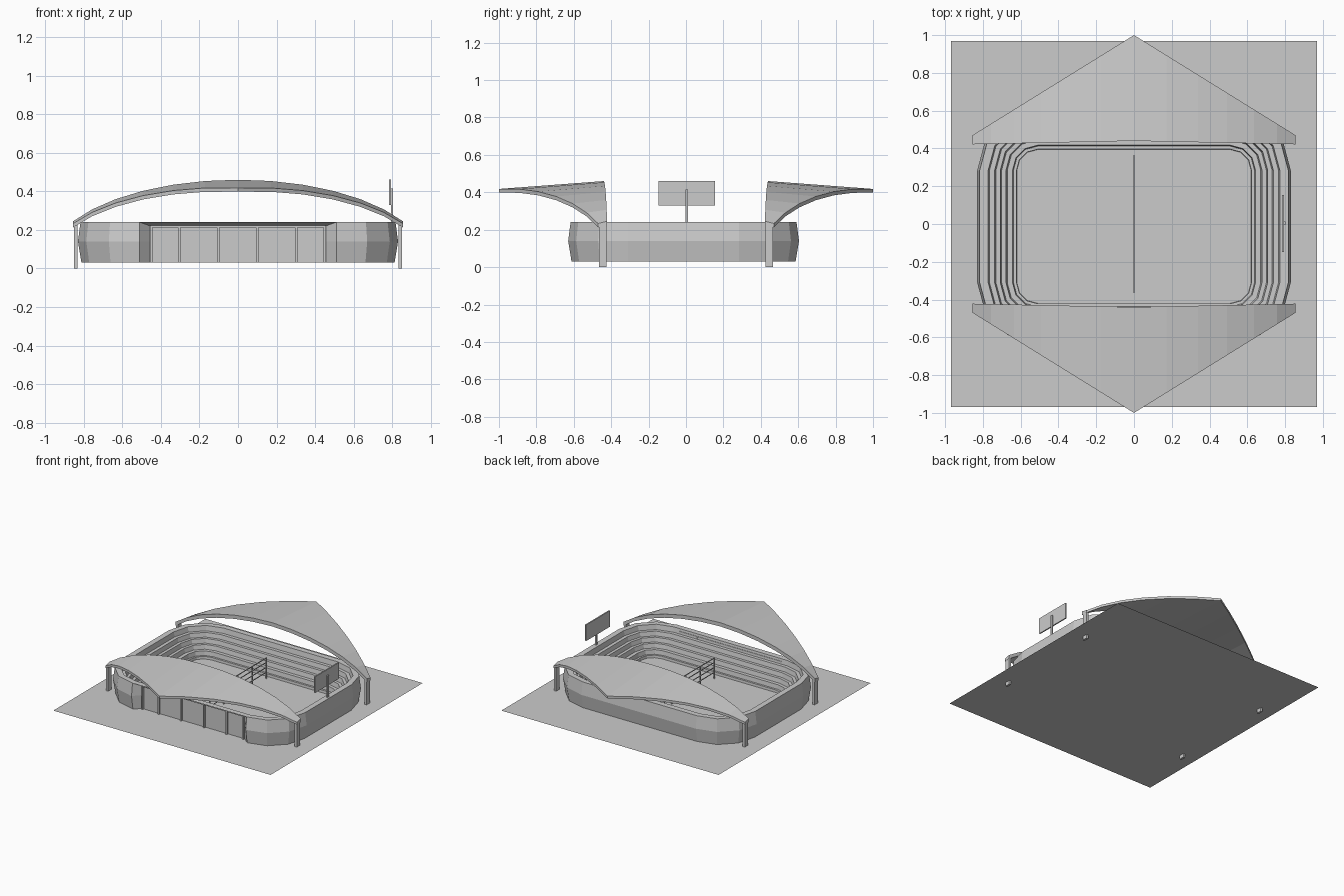
import bpy, bmesh
from math import sin, cos, radians

if "Cube" in bpy.data.objects:
    bpy.data.objects.remove(bpy.data.objects["Cube"])


def make(name, verts, faces):
    me = bpy.data.meshes.new(name)
    bm = bmesh.new()
    vs = [bm.verts.new(v) for v in verts]
    for f in faces:
        bm.faces.new([vs[i] for i in f])
    bmesh.ops.recalc_face_normals(bm, faces=bm.faces)
    bm.to_mesh(me)
    bm.free()
    ob = bpy.data.objects.new(name, me)
    bpy.context.collection.objects.link(ob)
    return ob


def box(name, x0, x1, y0, y1, z0, z1):
    v = [(x, y, z) for x in (x0, x1) for y in (y0, y1) for z in (z0, z1)]
    f = [(0, 1, 3, 2), (4, 6, 7, 5), (0, 4, 5, 1), (2, 3, 7, 6), (0, 2, 6, 4), (1, 5, 7, 3)]
    return make(name, v, f)


# paved base sheet
s = 0.97
make("base_sheet", [(-s, -s, .03), (s, -s, .03), (s, s, .03), (-s, s, .03)], [(0, 1, 2, 3)])

# stand bowl: (half width, height) profile swept round a rounded rectangle
profile = [(.812, .03), (.83, .14), (.817, .24), (.772, .24), (.765, .20), (.738, .20),
           (.731, .165), (.708, .165), (.701, .13), (.678, .13), (.671, .095),
           (.643, .095), (.638, .06), (.622, .06), (.62, .04)]
CX, CY, OY = .51, .297, -.013


def ring(half, z):
    r = half - CX
    pts = []
    for q, (sx, sy) in enumerate([(1, 1), (-1, 1), (-1, -1), (1, -1)]):
        for k in range(4):
            a = radians(90 * q + 30 * k)
            pts.append((sx * CX + r * cos(a), OY + sy * CY + r * sin(a), z))
    return pts


N = 16
verts, faces = [], []
for i, (h, z) in enumerate(profile):
    verts += ring(h, z)
    if i:
        for j in range(N):
            if i <= 2 and j == 11:      # front opening for the entrance
                continue
            k = (j + 1) % N
            faces.append(((i - 1) * N + j, (i - 1) * N + k, i * N + k, i * N + j))
last = (len(profile) - 1) * N
faces.append(tuple(range(last, last + N)))   # playing field

# recessed entrance with reveal faces
b = len(verts)
verts += [(sx * .455, -.567, z) for z in (.03, .14, .22) for sx in (-1, 1)]
for i in range(2):
    faces.append((i * N + 11, (i + 1) * N + 11, b + 2 * i + 2, b + 2 * i))
    faces.append((i * N + 12, (i + 1) * N + 12, b + 2 * i + 3, b + 2 * i + 1))
    faces.append((b + 2 * i, b + 2 * i + 1, b + 2 * i + 3, b + 2 * i + 2))
faces.append((2 * N + 11, 2 * N + 12, b + 5, b + 4))
make("stand_bowl", verts, faces)

# entrance mullions and header
for i, x in enumerate((-.45, -.305, -.103, .1, .302, .45)):
    box(f"entrance_mullion_{i}", x - .006, x + .006, -.582, -.566, .03, .22)
box("entrance_header", -.455, .455, -.58, -.566, .212, .222)

# vaulted roofs: arched inner edge, pointed outer edge
for side, sgn in (("back", 1), ("front", -1)):
    v, f = [], []
    for k in range(-6, 7):
        a = radians(10 * k)
        x = .855 * sin(a) / sin(radians(60))
        t = 1 - abs(x) / .855
        zi = .46 - .43 * (1 - cos(a))
        yi, yo = .422 + .018 * t, .47 + .53 * t
        zo = zi - .012 - .03 * t
        v += [(x, sgn * yi, zi), (x, sgn * yo, zo),
              (x, sgn * yo, zo - .02), (x, sgn * yi, zi - .03)]
    for k in range(12):
        for e in range(4):
            n = (e + 1) % 4
            f.append((4 * k + e, 4 * k + n, 4 * k + 4 + n, 4 * k + 4 + e))
    f += [(0, 1, 2, 3), (48, 49, 50, 51)]
    make(f"{side}_roof", v, f)
    # roof columns
    for hand, sx in (("left", -1), ("right", 1)):
        box(f"{side}_{hand}_column", sx * .842 - .009, sx * .842 + .009,
            sgn * .445 - .021, sgn * .445 + .021, 0, .232)

# centre net
for i, y in enumerate((-.36, -.18, 0, .18, .36)):
    box(f"net_post_{i}", -.003, .003, y - .004, y + .004, .04, .21)
for i, z in enumerate((.09, .13, .17, .206)):
    box(f"net_wire_{i}", -.002, .002, -.36, .36, z - .003, z + .003)

# scoreboard
box("scoreboard_panel", .783, .793, -.148, .154, .33, .46)
box("scoreboard_post", .793, .803, -.004, .012, .20, .415)
